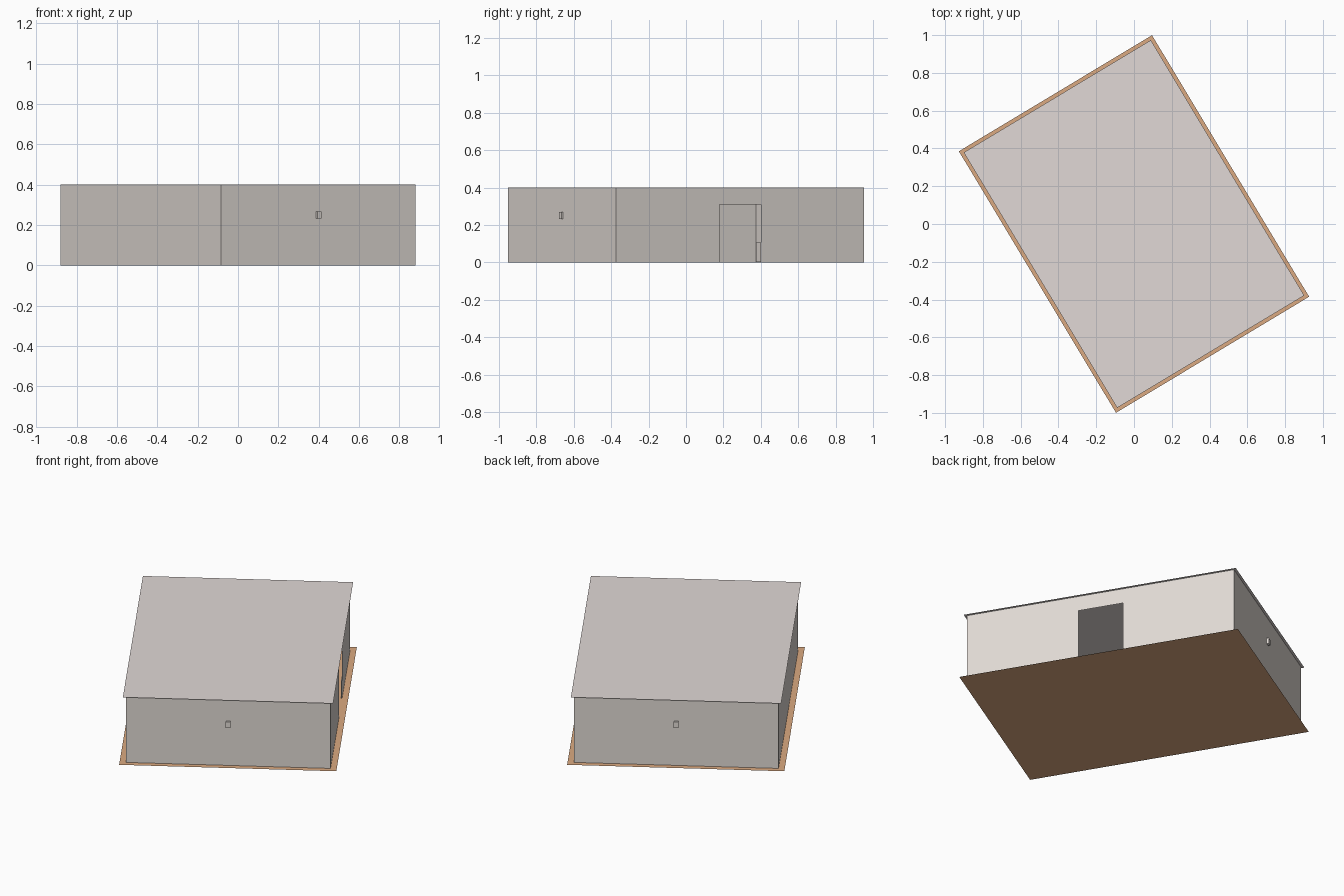
import bpy
import bmesh
import math
from mathutils import Matrix

cube = bpy.data.objects.get("Cube")
if cube:
    bpy.data.objects.remove(cube, do_unlink=True)

TURN = Matrix.Rotation(math.radians(31), 4, 'Z')
WIDTH, LENGTH, HEIGHT = 1.193, 1.615, 0.40   # floor size and roof height
WALL_IN, ROOF_IN = 0.034, 0.019              # insets from the floor edge
HALF_W, HALF_L = WIDTH / 2 - WALL_IN, LENGTH / 2 - WALL_IN


def material(name, color):
    mat = bpy.data.materials.new(name)
    mat.use_nodes = True
    mat.diffuse_color = (*color, 1)
    mat.node_tree.nodes["Principled BSDF"].inputs["Base Color"].default_value = (*color, 1)
    return mat


wall_paint = material("warm_white_wall", (0.75, 0.70, 0.66))
roof_paint = material("warm_white_roof", (0.75, 0.69, 0.67))
wood = material("light_wood", (0.71, 0.40, 0.22))


def finish(name, bm, mat, matrix):
    mesh = bpy.data.meshes.new(name)
    bm.to_mesh(mesh)
    bm.free()
    mesh.materials.append(mat)
    obj = bpy.data.objects.new(name, mesh)
    obj.matrix_world = TURN @ matrix
    bpy.context.collection.objects.link(obj)
    return obj


def sheet(name, profile, mat, matrix):
    """Flat polygon drawn in the local xy plane."""
    bm = bmesh.new()
    bm.faces.new([bm.verts.new((x, y, 0)) for x, y in profile])
    return finish(name, bm, mat, matrix)


def rect(x0, x1, y0, y1):
    return [(x0, y0), (x1, y0), (x1, y1), (x0, y1)]


def box(name, size, center, mat, matrix):
    bm = bmesh.new()
    bmesh.ops.create_cube(bm, size=1)
    bmesh.ops.scale(bm, vec=size, verts=bm.verts)
    bmesh.ops.translate(bm, vec=center, verts=bm.verts)
    return finish(name, bm, mat, matrix)


# Floor and overhanging roof
for name, inset, z, mat in (("floor", 0, 0, wood), ("roof", ROOF_IN, HEIGHT, roof_paint)):
    w, l = WIDTH / 2 - inset, LENGTH / 2 - inset
    sheet(name, rect(-w, w, -l, l), mat, Matrix.Translation((0, 0, z)))

# Walls: local x runs along the wall, y is up, z points outwards
DOOR, DOOR_TOP = 0.129, 0.31
TRIM = 0.004
walls = (("front", 0, HALF_W, HALF_L), ("left", 90, HALF_L, HALF_W),
         ("back", 180, HALF_W, HALF_L), ("right", 270, HALF_L, HALF_W))
for side, angle, half, away in walls:
    place = (Matrix.Rotation(math.radians(angle), 4, 'Z')
             @ Matrix.Translation((0, -away, 0))
             @ Matrix.Rotation(math.radians(90), 4, 'X'))
    doorway = side == "left"
    if doorway:
        profile = [(-half, 0), (-DOOR, 0), (-DOOR, DOOR_TOP), (DOOR, DOOR_TOP),
                   (DOOR, 0), (half, 0), (half, HEIGHT), (-half, HEIGHT)]
    else:
        profile = rect(-half, half, 0, HEIGHT)
    sheet(side + "_wall", profile, wall_paint, place)

    # Low skirting panels and a slim cornice on the inside
    end = half - 0.01
    spans = [(-end, -DOOR), (DOOR, end)] if doorway else [(-end, end)]
    for i, (a, b) in enumerate(spans):
        box(f"{side}_skirting_{i + 1}", (b - a, 0.105, TRIM),
            ((a + b) / 2, 0.0545, -TRIM), wall_paint, place)
    box(side + "_cornice", (2 * end, 0.008, TRIM),
        (0, HEIGHT - 0.006, -TRIM), wall_paint, place)

    # Small wall box on both short walls
    if side in ("front", "back"):
        box(side + "_wall_box", (0.025, 0.036, 0.012),
            (0, 0.25, 0.006), wall_paint, place)
